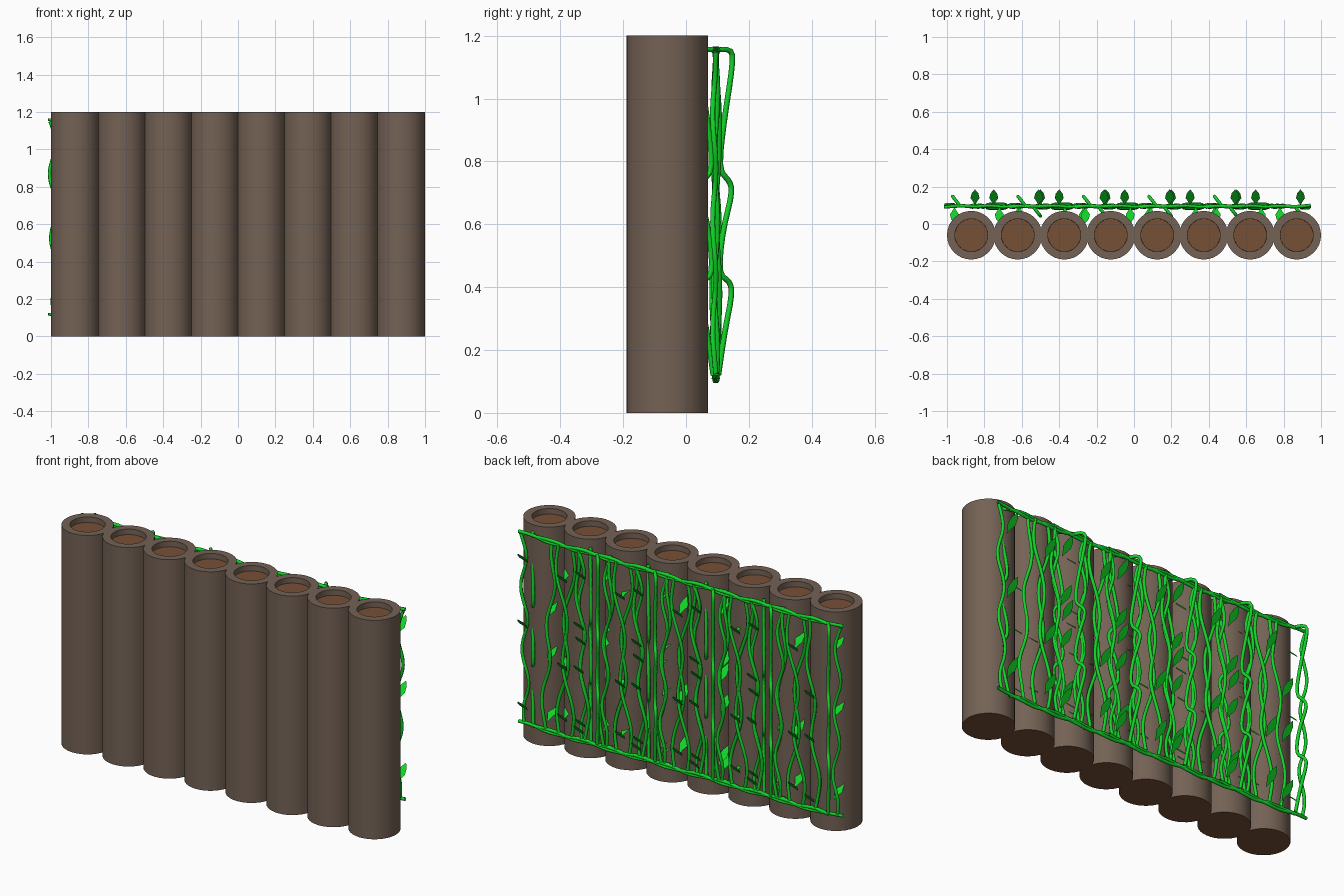
import bpy, bmesh, math
from mathutils import Vector

cube = bpy.data.objects.get("Cube")
if cube:
    bpy.data.objects.remove(cube, do_unlink=True)


def material(name, rgb):
    m = bpy.data.materials.new(name)
    m.use_nodes = True
    m.diffuse_color = (*rgb, 1)
    m.node_tree.nodes["Principled BSDF"].inputs["Base Color"].default_value = (*rgb, 1)
    return m


bark = material("brown_bark", (0.175, 0.122, 0.09))
heart = material("orange_heartwood", (0.18, 0.08, 0.036))
green = material("vine_green", (0.006, 0.65, 0.022))


def place(name, data, loc, turn=0.0):
    ob = bpy.data.objects.new(name, data)
    bpy.context.collection.objects.link(ob)
    ob.location = loc
    ob.rotation_euler.z = turn
    return ob


# Log: upright cylinder with a recessed heartwood disc on top
LOG_R, HEIGHT = 0.13, 1.2


def log_mesh():
    bm = bmesh.new()
    bmesh.ops.create_cone(bm, cap_ends=True, segments=32, radius1=LOG_R,
                          radius2=LOG_R, depth=HEIGHT)
    bmesh.ops.translate(bm, verts=bm.verts, vec=(0, 0, HEIGHT / 2))
    bm.normal_update()
    top = next(f for f in bm.faces if f.normal.z > 0.9)
    bmesh.ops.inset_region(bm, faces=[top], thickness=0.042)
    bmesh.ops.inset_region(bm, faces=[top], thickness=0.0005, depth=-0.03)
    bm.normal_update()
    top.material_index = 1
    for f in bm.faces:
        if f.normal.z < -0.9:
            f.material_index = 1
        f.smooth = abs(f.normal.z) < 0.1
    for e in bm.edges:
        if len({f.smooth for f in e.link_faces}) > 1:
            e.smooth = False
    me = bpy.data.meshes.new("log")
    bm.to_mesh(me)
    bm.free()
    me.materials.append(bark)
    me.materials.append(heart)
    return me


log_data = log_mesh()
for i in range(8):
    place(f"log_{i + 1}", log_data, (-0.87 + i * 1.74 / 7, -0.06, 0))


# Vine unit: stems that climb, curl outward and run along top and bottom
def stem(curve, points):
    s = curve.splines.new('NURBS')
    s.points.add(len(points) - 1)
    for p, co in zip(s.points, points):
        p.co = (*co, 1)
    s.use_endpoint_u = True
    s.order_u = 3
    s.resolution_u = 3


def climbing(x, drift, amp, waves, phase, y=0.0):
    pts = []
    for k in range(17):
        t = k / 16
        a = math.tau * waves * t + phase
        pts.append((x + drift * (t - 0.5) + amp * math.sin(a),
                    y + 0.006 * math.cos(a), 0.12 + 1.03 * t))
    return pts


vine = bpy.data.curves.new("vine", 'CURVE')
vine.dimensions = '3D'
vine.bevel_depth = 0.009
vine.bevel_resolution = 1
vine.materials.append(green)

curl = [(0.12, 0), (0.25, 0.4), (0.38, 1), (0.42, 0.8), (0.44, 0),
        (0.58, 0.3), (0.70, 1), (0.74, 0.8), (0.77, 0),
        (0.93, 0.4), (1.10, 1), (1.165, 1), (1.155, 0)]
stem(vine, [(-0.2 - 0.035 * d, 0.008 + 0.045 * d, z) for z, d in curl])
stem(vine, climbing(0.25, 0.02, 0.022, 3, 0.5, -0.005))
stem(vine, climbing(-0.1, 0.07, 0.02, 2.5, 2.0))
stem(vine, climbing(0.0, -0.08, 0.025, 2, 0.0, -0.006))
for z in (0.11, 1.15):
    stem(vine, [(-0.2 + 0.08 * k, 0.005 * (-1) ** k, z + 0.01 * math.sin(k * 1.4))
                for k in range(7)])


# Leaves: flat pointed blades rising outward from the stems
def leaf(bm, x, z):
    base, along = Vector((x, 0.005, z)), Vector((0, 0.085, 0.082))
    outline = [(0, 0), (0.25, 0.012), (0.45, 0.024), (0.75, 0.018), (1, 0),
               (0.75, -0.018), (0.45, -0.024), (0.25, -0.012)]
    bm.faces.new([bm.verts.new(base + along * t + Vector((w, 0, 0)))
                  for t, w in outline])


bm = bmesh.new()
for x, heights in ((0.225, (1.0, 0.64, 0.19)),
                   (-0.115, (0.72, 0.48, 0.15)),
                   (-0.015, (0.95, 0.47, 0.19))):
    for z in heights:
        leaf(bm, x, z)
leaves = bpy.data.meshes.new("leaves")
bm.to_mesh(leaves)
bm.free()
leaves.materials.append(green)

# Five clumps, each a unit and its half-turned copy
for i in range(5):
    loc = (-0.735 + 0.35 * i, 0.095, 0)
    for side, turn in (("outer", 0), ("inner", math.pi)):
        place(f"vine_{side}_{i + 1}", vine, loc, turn)
        place(f"leaves_{side}_{i + 1}", leaves, loc, turn)
